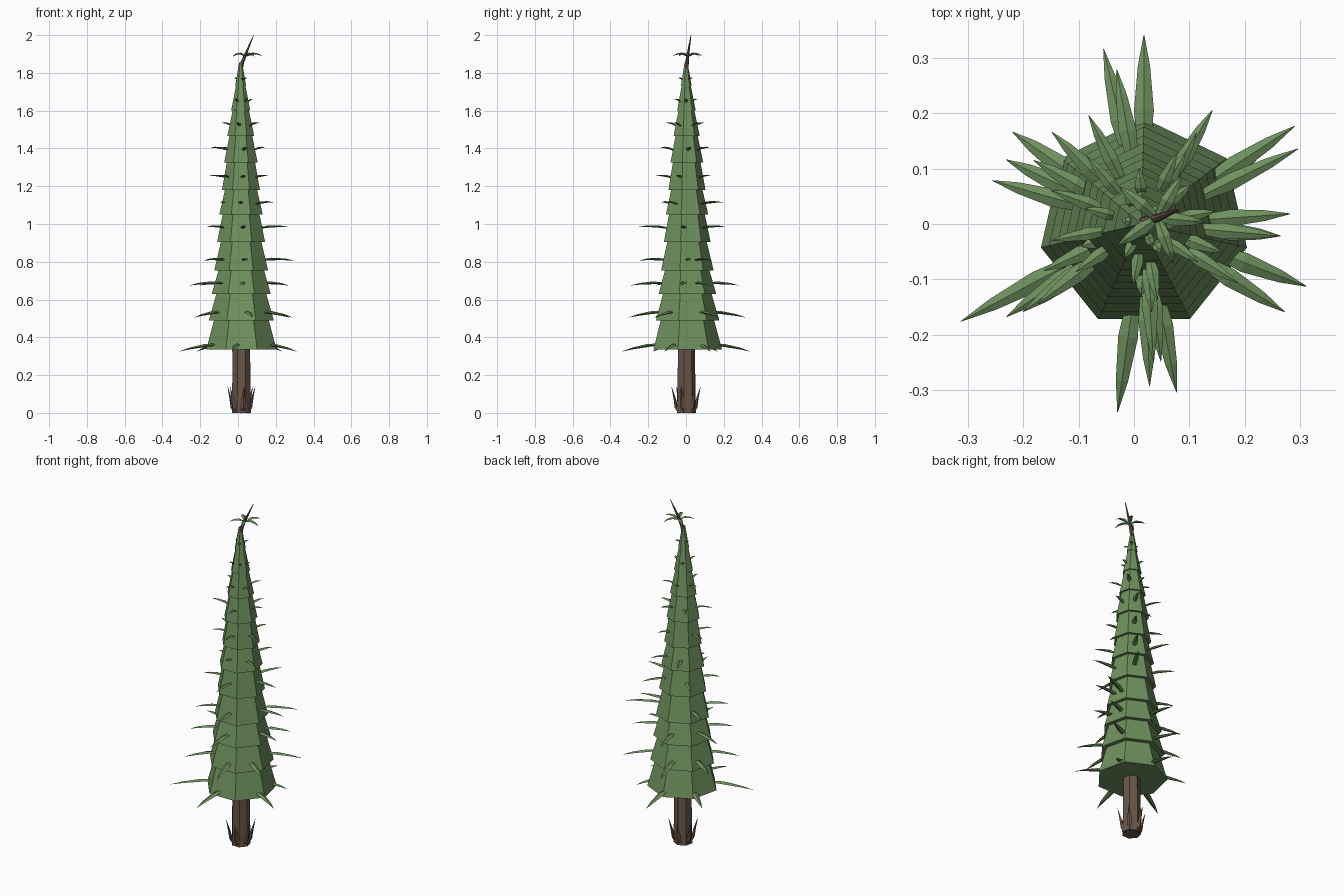
import bpy, bmesh
from math import radians, cos, sin, pi
from mathutils import Vector

if "Cube" in bpy.data.objects:
    bpy.data.objects.remove(bpy.data.objects["Cube"])

CX = 0.018  # trunk axis x


def material(name, rgb):
    m = bpy.data.materials.new(name)
    m.diffuse_color = (*rgb, 1)
    m.use_nodes = True
    m.node_tree.nodes["Principled BSDF"].inputs["Base Color"].default_value = m.diffuse_color
    return m


GREEN = material("needles", (0.155, 0.28, 0.11))
BARK = material("bark", (0.14, 0.095, 0.07))


def finish(bm, name, mat):
    bmesh.ops.recalc_face_normals(bm, faces=bm.faces)
    me = bpy.data.meshes.new(name)
    bm.to_mesh(me)
    bm.free()
    me.materials.append(mat)
    ob = bpy.data.objects.new(name, me)
    bpy.context.collection.objects.link(ob)


def loft(bm, rings):
    """Skin a list of point rings and cap both ends."""
    vs = [[bm.verts.new(p) for p in r] for r in rings]
    n = len(vs[0])
    for a, b in zip(vs, vs[1:]):
        for i in range(n):
            j = (i + 1) % n
            bm.faces.new((a[i], a[j], b[j], b[i]))
    bm.faces.new(vs[0])
    bm.faces.new(vs[-1])


def ring(x, y, z, r, n=7):
    return [(x + r * cos(pi / 2 + 2 * pi * i / n),
             y + r * sin(pi / 2 + 2 * pi * i / n), z) for i in range(n)]


def blade(bm, path, widths, thick):
    """Curved leaf with a diamond section, running along path."""
    d = (path[-1] - path[0]).normalized()
    side = d.cross(Vector((0, 0, 1))).normalized()
    up = side.cross(d)
    loft(bm, [[p + side * w, p + up * w * thick, p - side * w, p - up * w * thick]
              for p, w in zip(path, widths)])


def spray(bm, origin, ang, r0, r1, z0, dz, width, arch):
    """Leaf from radius r0 to r1, ending dz above its start."""
    out = Vector((cos(radians(ang)), sin(radians(ang)), 0))
    path = [origin + out * (r0 + (r1 - r0) * t)
            + Vector((0, 0, z0 + dz * t + arch * 4 * t * (1 - t)))
            for t in (0, 0.4, 0.75, 1)]
    blade(bm, path, [width * 0.5, width, width * 0.62, 0.0006], 0.45)


# Trunk with bent leader at the top
bm = bmesh.new()
loft(bm, [ring(CX, 0, 0.0, 0.052), ring(CX, 0, 0.34, 0.047),
          ring(0.016, 0, 1.2, 0.025), ring(0.012, 0, 1.79, 0.011),
          ring(0.02, 0.004, 1.85, 0.011), ring(0.045, 0.012, 1.91, 0.007),
          ring(0.082, 0.026, 1.998, 0.002)])
finish(bm, "trunk", BARK)

# Root spikes round the base
bm = bmesh.new()
for k in range(6):
    a = radians(-20 + 60 * k)
    out = Vector((cos(a), sin(a), 0))
    path = [Vector((CX, 0, z)) + out * r
            for r, z in ((0.035, 0.0), (0.052, 0.03), (0.062, 0.08), (0.078, 0.14))]
    blade(bm, path, [0.012, 0.015, 0.010, 0.0008], 0.6)
finish(bm, "root_spikes", BARK)

# Stacked seven-sided foliage tiers: bottom height, bottom radius
tiers = [(0.335, 0.191), (0.49, 0.176), (0.63, 0.160), (0.755, 0.146),
         (0.905, 0.130), (1.05, 0.118), (1.18, 0.103), (1.325, 0.091),
         (1.465, 0.073), (1.60, 0.052), (1.73, 0.030), (1.85, 0.010)]
for k, ((z0, r0), (z1, r1)) in enumerate(zip(tiers, tiers[1:])):
    bm = bmesh.new()
    top = max(r1 * 0.84, 0.008)
    loft(bm, [ring(CX - 0.0004 * k, 0, z0, r0), ring(CX - 0.0004 * k, 0, z1 + 0.004, top)])
    finish(bm, f"foliage_tier_{k + 1}", GREEN)

# Leaf sprays per tier: start height, rise, [(angle, tip radius)]
sprays = [
    (0.365, -0.04, [(208, .375), (-21, .315), (90, .342), (262, .343), (145, .29), (31, .25)]),
    (0.535, -0.03, [(-32, .30), (103, .325), (281, .31), (214, .30), (33, .325), (155, .275)]),
    (0.685, -0.01, [(164, .285), (-5, .248), (100, .284), (272, .293), (216, .27), (26, .27)]),
    (0.807, 0.0, [(4, .265), (277, .25), (150, .23), (26, .31), (217, .24)]),
    (0.975, 0.01, [(-5, .245), (274, .25), (135, .235), (59, .24), (205, .20)]),
    (1.10, 0.015, [(-32, .20), (117, .22), (60, .19), (200, .12), (268, .13)]),
    (1.24, 0.015, [(-20, .15), (160, .18), (275, .16), (60, .15), (215, .15)]),
    (1.385, 0.02, [(10, .13), (130, .16), (280, .14), (190, .17), (65, .14)]),
    (1.515, 0.02, [(-35, .12), (95, .10), (165, .11), (260, .11), (40, .11)]),
    (1.64, 0.02, [(0, .06), (120, .07), (240, .07), (300, .06)]),
    (1.76, 0.01, [(50, .045), (170, .04), (290, .045)]),
]
for k, (z, dz, leaves) in enumerate(sprays):
    bm = bmesh.new()
    for ang, r in leaves:
        spray(bm, Vector((CX, 0, 0)), ang, tiers[k][1] * 0.6, r, z, dz,
              0.018 - 0.0009 * k, 0.008)
    finish(bm, f"leaf_sprays_{k + 1}", GREEN)

# Small leaves on the leader
bm = bmesh.new()
for ang in (-5, 60, 140, 215, 290):
    spray(bm, Vector((0.042, 0.011, 0)), ang, 0.0, 0.088, 1.888, 0.0, 0.012, 0.015)
finish(bm, "leader_leaves", GREEN)
